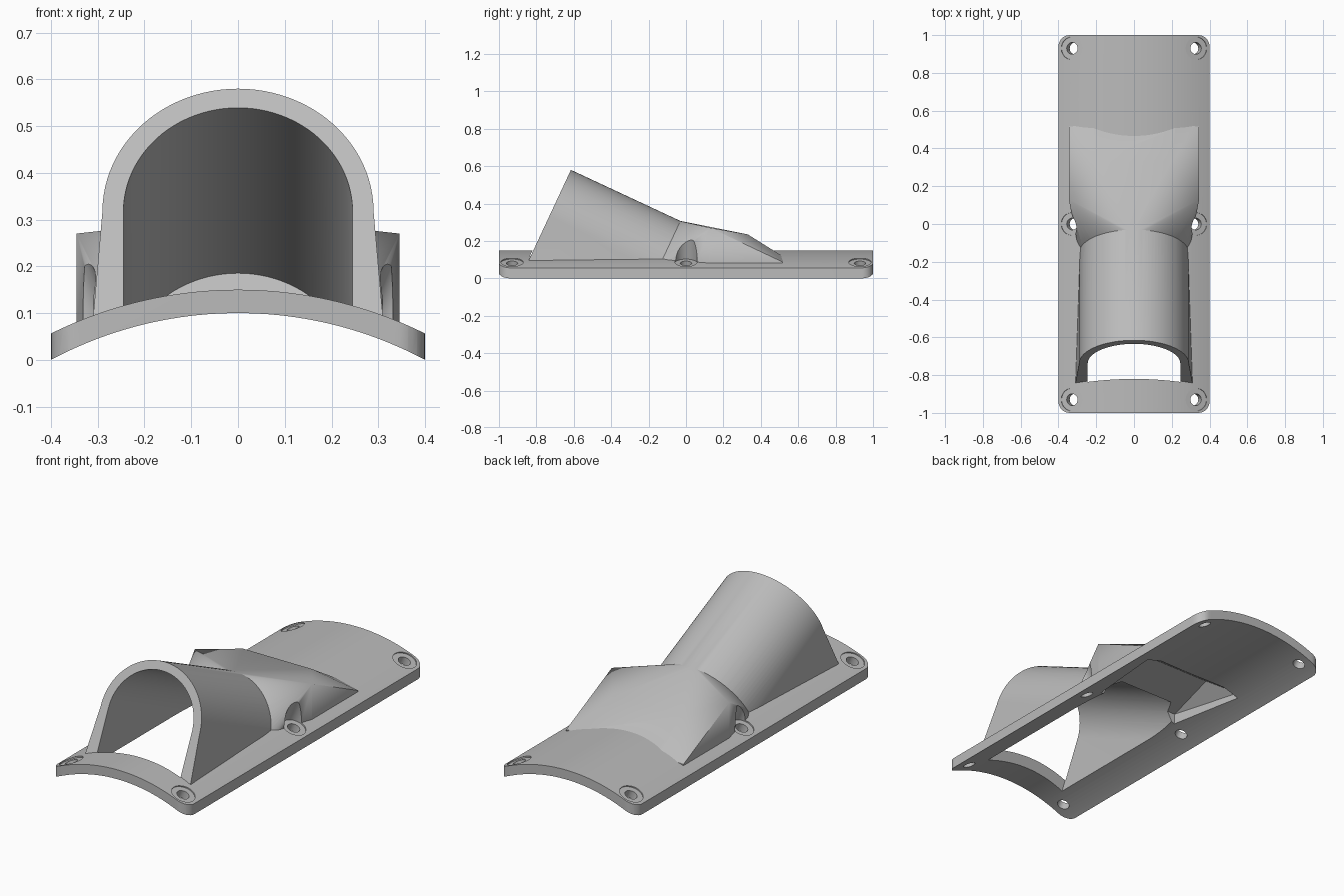
import bpy, bmesh, math
from mathutils import Vector, Matrix

cube = bpy.data.objects.get("Cube")
if cube:
    bpy.data.objects.remove(cube, do_unlink=True)

grey = bpy.data.materials.new("plain_grey")
grey.use_nodes = True
COLOUR = (0.5, 0.5, 0.5, 1)
grey.diffuse_color = COLOUR
grey.node_tree.nodes["Principled BSDF"].inputs["Base Color"].default_value = COLOUR

# Curved base: two concentric cylinders running along y
OUTER, INNER, AXIS_Z = 0.9, 0.85, -0.75
# Duct: arch profile swept down and back from the mouth
PITCH = math.radians(25)
MOUTH = Vector((0, -0.738, 0.317))
ALONG = Vector((0, math.cos(PITCH), -math.sin(PITCH)))
UP = Vector((0, math.sin(PITCH), math.cos(PITCH)))


def make(name, bm):
    bmesh.ops.recalc_face_normals(bm, faces=bm.faces)
    mesh = bpy.data.meshes.new(name)
    bm.to_mesh(mesh)
    bm.free()
    mesh.materials.append(grey)
    obj = bpy.data.objects.new(name, mesh)
    bpy.context.collection.objects.link(obj)
    return obj


def prism(name, outline, offset):
    bm = bmesh.new()
    face = bm.faces.new([bm.verts.new(p) for p in outline])
    new = bmesh.ops.extrude_face_region(bm, geom=[face])["geom"]
    bmesh.ops.translate(bm, vec=offset, verts=[v for v in new if isinstance(v, bmesh.types.BMVert)])
    return make(name, bm)


def hull(name, points):
    bm = bmesh.new()
    for p in points:
        bm.verts.new(p)
    result = bmesh.ops.convex_hull(bm, input=bm.verts)
    loose = {v for v in result["geom_interior"] if isinstance(v, bmesh.types.BMVert)}
    bmesh.ops.delete(bm, geom=list(loose), context="VERTS")
    bmesh.ops.dissolve_limit(bm, angle_limit=0.01, verts=bm.verts, edges=bm.edges)
    return make(name, bm)


def cylinder(name, radius, length, matrix, sides):
    bm = bmesh.new()
    bmesh.ops.create_cone(bm, cap_ends=True, segments=sides, radius1=radius,
                          radius2=radius, depth=length, matrix=matrix)
    return make(name, bm)


def combine(target, other, operation):
    mod = target.modifiers.new(operation, "BOOLEAN")
    mod.object, mod.operation, mod.solver = other, operation, "EXACT"
    bpy.context.view_layer.objects.active = target
    bpy.ops.object.modifier_apply(modifier=mod.name)
    bpy.data.objects.remove(other, do_unlink=True)


def on_duct(x, v, s):
    return MOUTH + Vector((x, 0, 0)) + UP * v + ALONG * s


def arch(radius, s, steps=48):
    angles = [math.pi * i / steps for i in range(steps + 1)]
    return [on_duct(radius * math.cos(a), radius * math.sin(a), s) for a in angles]


def duct(name, radius, foot, start, end):
    feet = [on_duct(-foot, -0.5, start), on_duct(foot, -0.5, start)]
    return prism(name, arch(radius, start) + feet, ALONG * (end - start))


def long_cylinder(name, radius):
    turn = Matrix.Translation((0, 0, AXIS_Z)) @ Matrix.Rotation(math.pi / 2, 4, "X")
    return cylinder(name, radius, 3, turn, 256)


def mirrored(points):
    return [(side * x, y, z) for x, y, z in points for side in (-1, 1)]


# Base plate with rounded corners and an arched top
corner = 0.06
outline = []
for k, (sx, sy) in enumerate([(1, 1), (-1, 1), (-1, -1), (1, -1)]):
    for i in range(9):
        a = math.pi / 2 * (k + i / 8)
        outline.append((sx * (0.4 - corner) + corner * math.cos(a),
                        sy * (1 - corner) + corner * math.sin(a), -0.1))
housing = prism("duct_housing", outline, Vector((0, 0, 0.5)))
combine(housing, long_cylinder("plate_top", OUTER), "INTERSECT")

# Arched duct and the faceted fairing behind it
combine(housing, duct("duct_wall", 0.29, 0.33, 0, 0.647), "UNION")
fairing = mirrored([(0.345, 0.13, 0.27), (0.345, 0.13, 0.05), (0.2, 0.33, 0.235),
                    (0.345, 0.515, 0.088), (0.345, 0.515, 0.05), (0.22, 0.53, 0.11)])
combine(housing, hull("fairing", arch(0.29, 0.646) + fairing), "UNION")

# Hollow underside, duct passage and rear pocket
combine(housing, long_cylinder("underside", INNER), "DIFFERENCE")
combine(housing, duct("passage", 0.245, 0.245, -0.004, 0.837), "DIFFERENCE")
pocket = mirrored([(0.244, 0.03, -0.05), (0.244, 0.03, 0.12), (0.3, 0.46, -0.05),
                   (0.3, 0.46, 0.075), (0.2, 0.33, 0.165)])
combine(housing, hull("pocket", pocket), "DIFFERENCE")

# Radial screw holes with shallow counterbores
for side in (-1, 1):
    for y in (-0.93, 0, 0.93):
        tilt = Matrix.Translation((0, y, AXIS_Z)) @ Matrix.Rotation(side * math.asin(0.33 / OUTER), 4, "Y")
        for radius, low, high in ((0.06, 0.893, 1.15), (0.031, 0.8, 1.0)):
            place = tilt @ Matrix.Translation((0, 0, (low + high) / 2))
            combine(housing, cylinder("screw_cut", radius, high - low, place, 40), "DIFFERENCE")

bpy.ops.object.select_all(action="DESELECT")
housing.select_set(True)
bpy.context.view_layer.objects.active = housing
bpy.ops.object.shade_smooth_by_angle(angle=math.radians(25))
